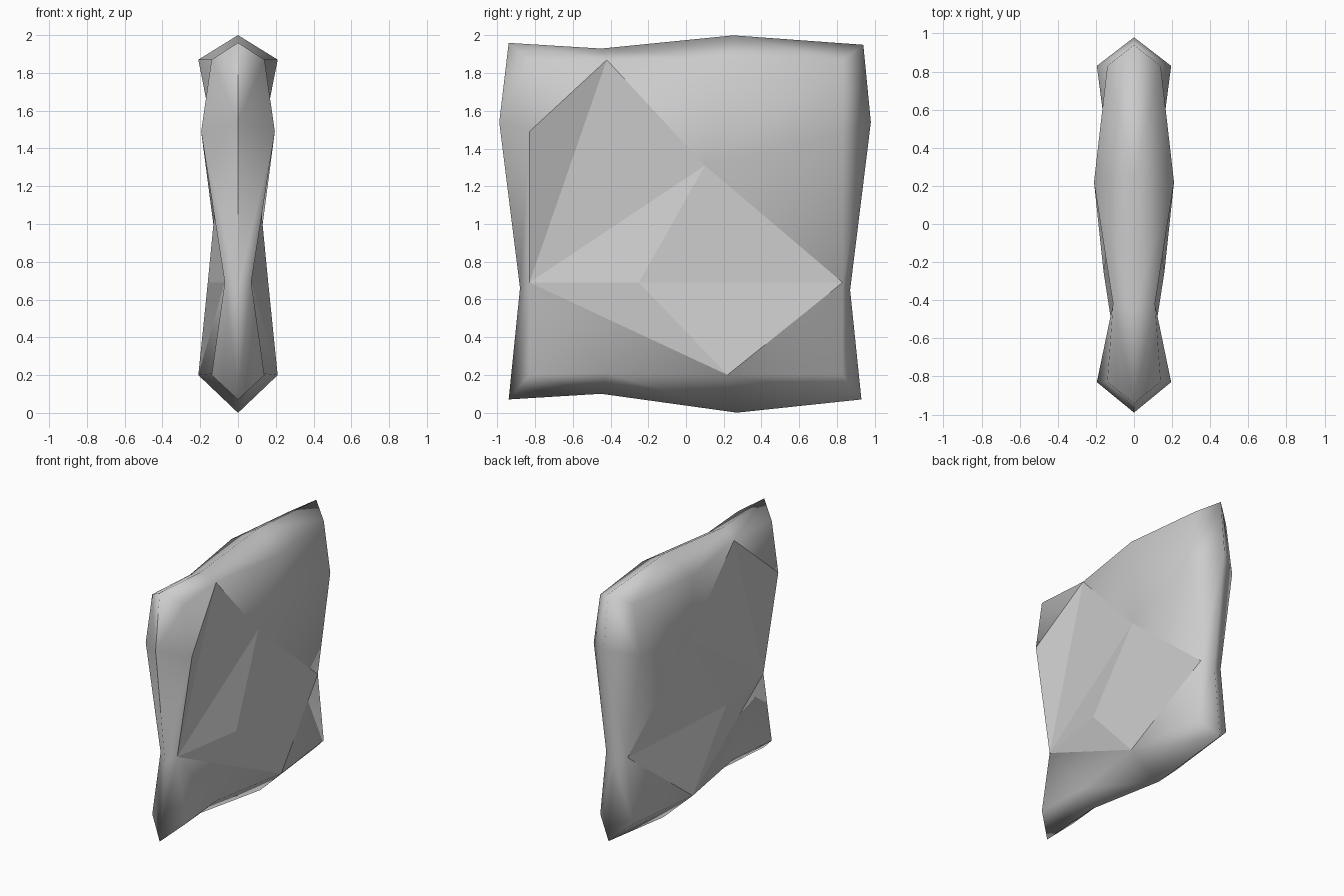
import bpy
import bmesh

default = bpy.data.objects.get("Cube")
if default:
    bpy.data.objects.remove(default, do_unlink=True)

# Outer rim of the slab (y, z), going round from the upper front corner
RIM = [(-.94, 1.96), (-.45, 1.93), (.25, 2), (.94, 1.95), (.98, 1.54), (.87, .65),
       (.93, .07), (.27, 0), (-.45, .1), (-.94, .07), (-.88, .66), (-.99, 1.54)]

# Shoulder of the broad face, one point per rim point (half thickness, y, z)
SHOULDER = {
    "top_front": (.14, -.83, 1.87), "top_dip": (.11, -.42, 1.87),
    "top_bulge": (.21, .22, 1.87), "top_back": (.14, .83, 1.87),
    "upper_back": (.195, .83, 1.49), "lower_back": (.09, .83, .69),
    "base_back": (.14, .83, .2), "base_bulge": (.21, .22, .2),
    "base_dip": (.11, -.42, .21), "base_front": (.14, -.83, .2),
    "lower_front": (.07, -.83, .69), "upper_front": (.195, -.83, 1.49),
}

# Two points inside the broad face
INNER = {"hollow": (.1, .1, 1.31), "hump": (.16, -.25, .69)}

# Chipped facets with crisp edges
CHIPPED = """
lower_front hump hollow
hump lower_back hollow
lower_front base_bulge hump
base_bulge lower_back hump
lower_front hollow top_dip
lower_front top_dip upper_front
"""

# Worn facets that blend into the rounded border
WORN = """
top_front upper_front top_dip
top_dip hollow top_bulge
top_bulge hollow top_back
top_back hollow upper_back
upper_back hollow lower_back
lower_front base_front base_dip
lower_front base_dip base_bulge
base_bulge base_back lower_back
"""


def material(name, colour):
    mat = bpy.data.materials.new(name)
    mat.use_nodes = True
    mat.diffuse_color = colour
    mat.node_tree.nodes["Principled BSDF"].inputs["Base Color"].default_value = colour
    return mat


def build_side(bm, rim, side):
    """Add one broad face of the slab and its bevelled border."""
    points = {name: bm.verts.new((side * x, y, z))
              for name, (x, y, z) in (SHOULDER | INNER).items()}
    ring = [points[name] for name in SHOULDER]
    # Border between shoulder and rim
    for i, vert in enumerate(ring):
        bm.faces.new((vert, ring[i - 1], rim[i - 1], rim[i])).smooth = True
    # Broad face
    for table, smooth in ((WORN, True), (CHIPPED, False)):
        for line in table.strip().splitlines():
            face = bm.faces.new([points[name] for name in line.split()])
            face.smooth = smooth
            if not smooth:
                for edge in face.edges:
                    edge.smooth = False


bm = bmesh.new()
rim = [bm.verts.new((0, y, z)) for y, z in RIM]
for side in (1, -1):
    build_side(bm, rim, side)

# Crisp ridge up the front edge
for edge in bm.edges:
    a, b = edge.verts
    if a in rim and b in rim and max(a.co.y, b.co.y) < -.8 and min(a.co.z, b.co.z) > .5:
        edge.smooth = False

bmesh.ops.recalc_face_normals(bm, faces=bm.faces)
mesh = bpy.data.meshes.new("stone_slab")
bm.to_mesh(mesh)
bm.free()
mesh.materials.append(material("stone grey", (.6, .6, .6, 1)))
slab = bpy.data.objects.new("stone_slab", mesh)
bpy.context.collection.objects.link(slab)
